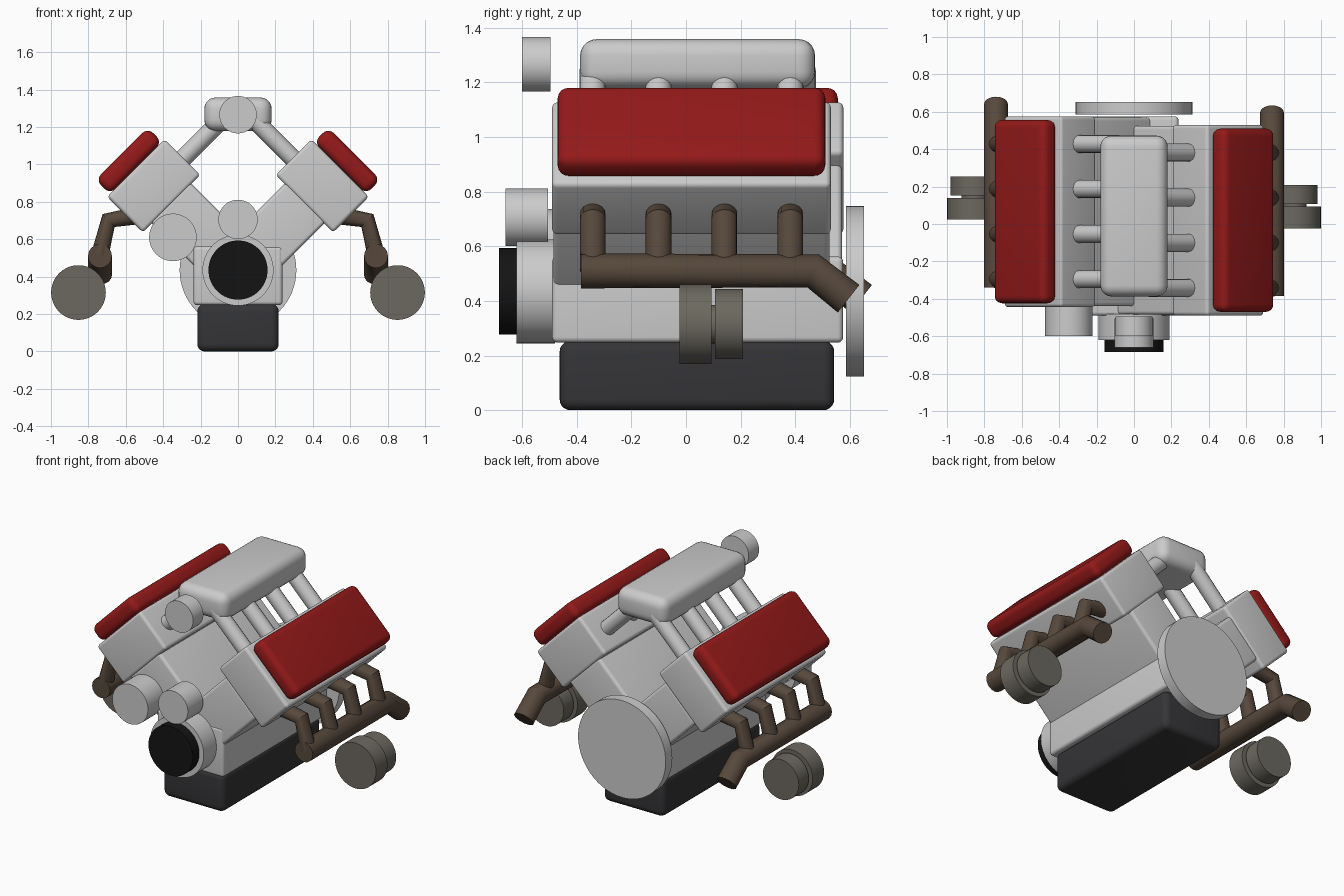
import bpy
from math import radians, sin, cos, pi
from mathutils import Vector

if "Cube" in bpy.data.objects:
    bpy.data.objects.remove(bpy.data.objects["Cube"])

CRANK_Z = 0.435
TILT = radians(45)


def material(name, rgb):
    m = bpy.data.materials.new(name)
    m.diffuse_color = (*rgb, 1)
    m.use_nodes = True
    m.node_tree.nodes["Principled BSDF"].inputs["Base Color"].default_value = m.diffuse_color
    return m


RED = material("red_paint", (0.30, 0.01, 0.01))
DARK = material("dark_metal", (0.035, 0.035, 0.038))
BLACK = material("rubber", (0.007, 0.007, 0.007))
RUST = material("exhaust_brown", (0.095, 0.065, 0.045))
CAST = material("cast_iron", (0.15, 0.14, 0.115))


def finish(ob, name, mat):
    ob.name = name
    if mat:
        ob.data.materials.append(mat)
    bpy.ops.object.shade_smooth_by_angle(angle=radians(35))
    return ob


def box(name, loc, size, bevel, mat=None, tilt=0):
    bpy.ops.mesh.primitive_cube_add(size=1)
    ob = bpy.context.object
    ob.scale = size
    bpy.ops.object.transform_apply(location=False, rotation=False, scale=True)
    ob.location = loc
    ob.rotation_euler.y = tilt
    mod = ob.modifiers.new("Bevel", 'BEVEL')
    mod.width, mod.segments = bevel, 5
    bpy.ops.object.modifier_apply(modifier=mod.name)
    return finish(ob, name, mat)


def disc(name, x, z, r, y0, y1, mat=None):
    bpy.ops.mesh.primitive_cylinder_add(vertices=64, radius=r, depth=y1 - y0,
                                        location=(x, (y0 + y1) / 2, z),
                                        rotation=(pi / 2, 0, 0))
    return finish(bpy.context.object, name, mat)


def pipe(name, pts, r, mat=None):
    cu = bpy.data.curves.new(name, 'CURVE')
    cu.dimensions = '3D'
    cu.bevel_depth, cu.bevel_resolution, cu.use_fill_caps = r, 6, True
    sp = cu.splines.new('POLY')
    sp.points.add(len(pts) - 1)
    for p, co in zip(sp.points, pts):
        p.co = (*co, 1)
    ob = bpy.data.objects.new(name, cu)
    bpy.context.collection.objects.link(ob)
    bpy.ops.object.select_all(action='DESELECT')
    ob.select_set(True)
    bpy.context.view_layer.objects.active = ob
    bpy.ops.object.convert(target='MESH')
    return finish(bpy.context.object, name, mat)


# Central block, sump and intake plenum
box("oil_pan", (0, 0.04, 0.127), (0.435, 1.005, 0.254), 0.04, DARK)
box("crankcase", (0, 0.0425, 0.405), (0.475, 1.065, 0.315), 0.02)
box("intake_plenum", (0, 0.0425, 1.268), (0.36, 0.86, 0.18), 0.06)

# Front drive, throttle and flywheel
disc("timing_cover", 0, CRANK_Z, 0.19, -0.62, -0.48)
disc("crank_pulley", 0, CRANK_Z, 0.158, -0.685, -0.60, BLACK)
disc("water_pump", 0, 0.706, 0.105, -0.66, -0.505)
disc("alternator", -0.348, 0.61, 0.127, -0.60, -0.43)
disc("throttle_body", 0, 1.266, 0.10, -0.60, -0.495)
disc("flywheel", 0, CRANK_Z, 0.312, 0.585, 0.652)

# Two staggered cylinder banks
for s, side in ((1, "right"), (-1, "left")):
    yc = 0.02 if s > 0 else 0.066

    def bank(part, u0, u1, width, length, bevel, mat=None):
        u = (u0 + u1) / 2
        loc = (s * u * sin(TILT), yc, CRANK_Z + u * cos(TILT))
        box(f"{part}_{side}", loc, (width, length, u1 - u0), bevel, mat, s * TILT)

    bank("cylinder_bank", 0.0, 0.515, 0.30, 1.01, 0.02)
    bank("cylinder_head", 0.502, 0.772, 0.435, 1.02, 0.02)
    bank("valve_cover", 0.771, 0.88, 0.394, 0.98, 0.04, RED)

    # Intake runners and exhaust primaries, one per cylinder
    for i in range(4):
        y = yc + (i - 1.5) * 0.241
        pipe(f"intake_runner_{side}_{i + 1}",
             [(s * 0.08, y, 1.246), (s * 0.33, y, 0.996)], 0.048)
        pipe(f"exhaust_primary_{side}_{i + 1}",
             [(s * 0.55, y, 0.725), (s * 0.692, y, 0.70), (s * 0.74, y, 0.51)],
             0.047, RUST)

    # Exhaust collector with down-turned outlet
    pipe(f"exhaust_collector_{side}",
         [(s * 0.738, yc - 0.405, 0.51), (s * 0.738, yc + 0.445, 0.51),
          (s * 0.738, yc + 0.575, 0.408)], 0.064, RUST)

    # Turbocharger
    tx, tz = s * 0.853, 0.315
    disc(f"turbo_compressor_{side}", tx, tz, 0.146, yc - 0.043, yc + 0.073, CAST)
    disc(f"turbo_core_{side}", tx, tz, 0.07, yc + 0.06, yc + 0.10, CAST)
    disc(f"turbo_turbine_{side}", tx, tz, 0.128, yc + 0.087, yc + 0.188, CAST)
